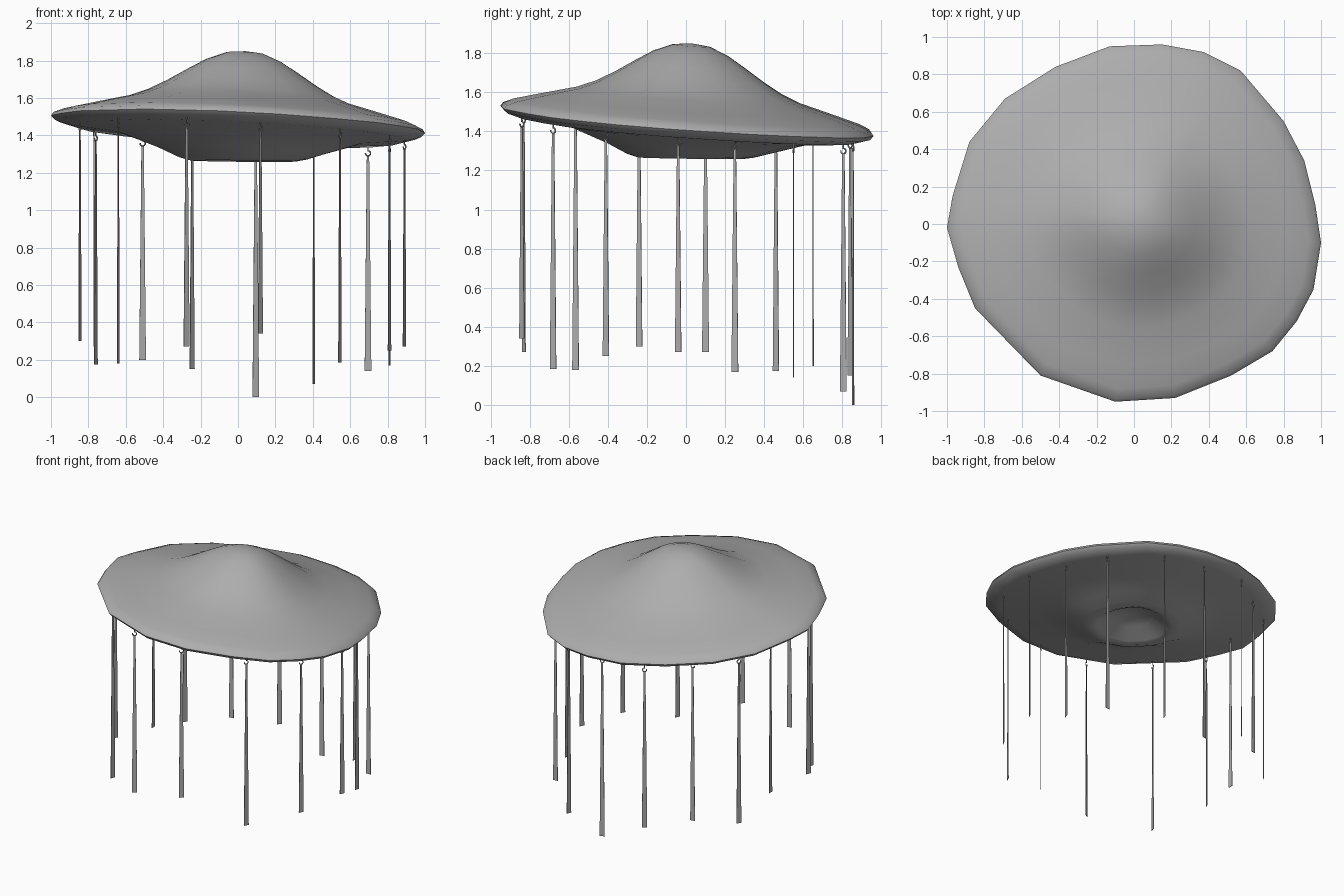
import bpy
import bmesh
import math
from mathutils import Matrix, Vector

cube = bpy.data.objects.get("Cube")
if cube:
    bpy.data.objects.remove(cube, do_unlink=True)

grey = bpy.data.materials.new("stone grey")
grey.use_nodes = True
colour = (0.42, 0.42, 0.42, 1)
grey.diffuse_color = colour
grey.node_tree.nodes["Principled BSDF"].inputs["Base Color"].default_value = colour

MID = 1.455  # height of the tilted rim at the centre axis


def lean(x, y):
    """Height change of the tilted rim plane."""
    return -0.05 * x - 0.075 * y


def finish(name, bm, smooth_angle=None):
    bmesh.ops.recalc_face_normals(bm, faces=bm.faces)
    mesh = bpy.data.meshes.new(name)
    bm.to_mesh(mesh)
    bm.free()
    mesh.materials.append(grey)
    obj = bpy.data.objects.new(name, mesh)
    bpy.context.collection.objects.link(obj)
    if smooth_angle:
        bpy.ops.object.select_all(action="DESELECT")
        obj.select_set(True)
        bpy.context.view_layer.objects.active = obj
        bpy.ops.object.shade_smooth_by_angle(angle=math.radians(smooth_angle))
    return obj


# Irregular outline of the shell
outline = [
    (-1, -.02), (-.97, .15), (-.88, .44), (-.69, .67), (-.42, .84), (-.13, .95),
    (.15, .96), (.37, .92), (.57, .82), (.8, .55), (.91, .34), (.97, .1),
    (1, -.1), (.96, -.35), (.87, -.52), (.74, -.68), (.52, -.81), (.22, -.93),
    (-.1, -.95), (-.5, -.81), (-.85, -.45), (-.94, -.23),
]
# Section from the crown, round the rim, to the hollow below: radius, height, tilt
section = [
    (.1, .388, 1), (.2, .348, 1), (.3, .288, 1), (.4, .225, 1), (.5, .17, 1),
    (.6, .13, 1), (.8, .078, 1), (.93, .043, 1), (.985, .02, 1), (1, 0, 1),
    (.98, -.022, 1), (.9, -.045, 1), (.65, -.068, 1), (.45, -.135, .8),
    (.34, -.178, .4), (.28, -.192, .2), (.24, -.18, .1), (.14, -.12, 0),
]


def build_shell():
    bm = bmesh.new()
    crown = Vector((.04, .03))
    rings = []
    for t, dz, tilt in section:
        ring = []
        for p in outline:
            q = Vector(p) * t + crown * (1 - t)
            ring.append(bm.verts.new((q.x, q.y, MID + dz + tilt * lean(q.x, q.y))))
        rings.append(ring)
    count = len(outline)
    for a, b in zip(rings, rings[1:]):
        for i in range(count):
            j = (i + 1) % count
            bm.faces.new((a[i], a[j], b[j], b[i]))
    for ring, z in ((rings[0], 1.85), (rings[-1], 1.355)):
        tip = bm.verts.new((crown.x, crown.y, z))
        for i in range(count):
            bm.faces.new((ring[i], ring[(i + 1) % count], tip))
    finish("shell", bm, 50)


def build_strip(n, x, y, bottom, yaw):
    """Thin tapered strip, wider at its lower end."""
    top = MID + lean(x, y) - .085
    bm = bmesh.new()
    place = Matrix.Translation((x, y, (top + bottom) / 2)) @ Matrix.Rotation(math.radians(yaw), 4, "Z")
    size = Matrix.Diagonal((.036, .003, top - bottom, 1))
    bmesh.ops.create_cube(bm, size=1, matrix=size)
    for v in bm.verts:
        if v.co.z > 0:
            v.co.x *= .35
    bm.transform(place)
    finish(f"hanging_strip_{n}", bm)


def build_hook(n, x, y, yaw):
    """Small open wire hook with a straight shank."""
    z = MID + lean(x, y) - .075
    side = Vector((math.cos(math.radians(yaw)), math.sin(math.radians(yaw)), 0))
    centre = Vector((x, y, z))
    path = [centre + Vector((0, 0, .05))]
    for k in range(9):
        a = math.radians(90 - 35 * k)
        path.append(centre + .014 * (side * math.cos(a) + Vector((0, 0, math.sin(a)))))
    curve = bpy.data.curves.new(f"hook_{n}", "CURVE")
    curve.dimensions = "3D"
    curve.bevel_depth = .004
    curve.bevel_resolution = 0
    curve.use_fill_caps = True
    spline = curve.splines.new("POLY")
    spline.points.add(len(path) - 1)
    for point, co in zip(spline.points, path):
        point.co = (*co, 1)
    curve.materials.append(grey)
    bpy.context.collection.objects.link(bpy.data.objects.new(f"hook_{n}", curve))


# Hanging strips: x, y, lower end, turn in degrees
strips = [
    (-.845, -.24, .3, 65), (-.77, .1, .27, 90), (-.76, .46, .175, 60),
    (-.64, -.565, .18, 70), (-.51, .65, .2, 8), (-.275, -.83, .27, 30),
    (-.245, .84, .15, 45), (.095, .855, 0, 15), (.12, -.84, .34, 45),
    (.405, .805, .07, 70), (.545, -.68, .185, 63), (.695, .55, .14, 4),
    (.81, .25, .17, 75), (.81, -.41, .25, 63), (.89, -.04, .27, 63),
]

build_shell()
for n, (x, y, bottom, yaw) in enumerate(strips, 1):
    build_strip(n, x, y, bottom, yaw)
    build_hook(n, x, y, yaw)
